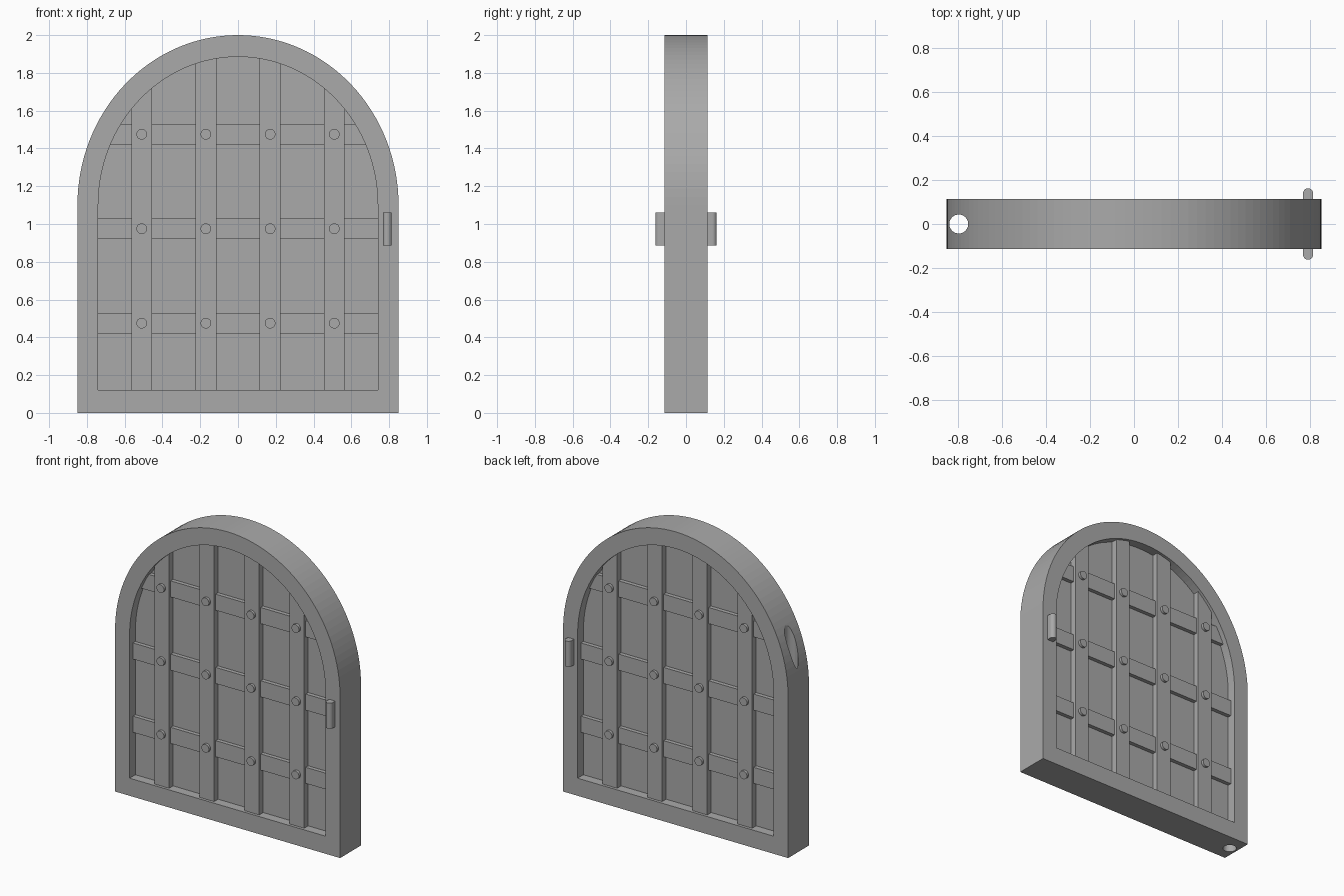
import bpy, bmesh, math

if "Cube" in bpy.data.objects:
    bpy.data.objects.remove(bpy.data.objects["Cube"])

CZ, HALF = 1.10, 0.1125          # arch spring height, half thickness
IN_A, IN_B = 0.74, 0.785         # inner arch radii
SEG = 64

mat = bpy.data.materials.new("stone grey")
mat.diffuse_color = (0.40, 0.40, 0.40, 1)
mat.use_nodes = True
mat.node_tree.nodes["Principled BSDF"].inputs["Base Color"].default_value = mat.diffuse_color


def finish(name, bm):
    bmesh.ops.recalc_face_normals(bm, faces=bm.faces)
    me = bpy.data.meshes.new(name)
    bm.to_mesh(me)
    bm.free()
    me.materials.append(mat)
    ob = bpy.data.objects.new(name, me)
    bpy.context.collection.objects.link(ob)
    return ob


def arch(a, b, z0):
    """Closed x,z outline: flat foot and elliptical top."""
    pts = [(-a, z0), (a, z0)]
    for i in range(SEG + 1):
        t = math.pi * i / SEG
        pts.append((a * math.cos(t), CZ + b * math.sin(t)))
    return pts


def slab(name, pts, half):
    """Extrude an x,z outline symmetrically through y."""
    bm = bmesh.new()
    f = [bm.verts.new((x, -half, z)) for x, z in pts]
    k = [bm.verts.new((x, half, z)) for x, z in pts]
    bm.faces.new(f)
    bm.faces.new(k[::-1])
    n = len(pts)
    for i in range(n):
        j = (i + 1) % n
        bm.faces.new((f[i], k[i], k[j], f[j]))
    return finish(name, bm)


def cylinder(name, r, depth, loc, along_y=False, seg=32):
    bm = bmesh.new()
    bmesh.ops.create_cone(bm, cap_ends=True, segments=seg, radius1=r, radius2=r, depth=depth)
    ob = finish(name, bm)
    ob.location = loc
    if along_y:
        ob.rotation_euler.x = math.pi / 2
    return ob


# frame: ring between two arches
bm = bmesh.new()
outer, inner = arch(0.85, 0.90, 0), arch(IN_A, IN_B, 0.12)
loops = [[bm.verts.new((x, y, z)) for x, z in p]
         for p, y in ((outer, -HALF), (outer, HALF), (inner, HALF), (inner, -HALF))]
n = len(outer)
for a, b in zip(loops, loops[1:] + loops[:1]):
    for i in range(n):
        j = (i + 1) % n
        bm.faces.new((a[i], a[j], b[j], b[i]))
frame = finish("arched_frame", bm)

# vertical hinge hole through the frame
cutter = cylinder("hinge_cutter", 0.043, 3, (-0.795, 0, 1))
cutter.hide_render = True
mod = frame.modifiers.new("hinge_hole", 'BOOLEAN')
mod.operation, mod.solver, mod.object = 'DIFFERENCE', 'EXACT', cutter
bpy.context.view_layer.objects.active = frame
bpy.ops.object.modifier_apply(modifier=mod.name)
bpy.data.objects.remove(cutter)

# recessed door panel
slab("door_panel", arch(IN_A + 0.004, IN_B + 0.004, 0.116), 0.05)

# upright battens, tops following the arch
for c in (-0.51, -0.17, 0.17, 0.51):
    x0, x1 = c - 0.055, c + 0.055
    pts = [(x0, 0.11), (x1, 0.11)]
    for i in range(9):
        x = x1 + (x0 - x1) * i / 8
        pts.append((x, CZ + (IN_B + 0.02) * math.sqrt(1 - (x / (IN_A + 0.02)) ** 2)))
    slab("upright_batten", pts, 0.093)

# cross battens, ends following the arch
for c in (0.475, 0.975, 1.475):
    right = []
    for i in range(7):
        z = c - 0.055 + 0.11 * i / 6
        u = max(0, (z - CZ) / IN_B)
        right.append(((IN_A + 0.005) * math.sqrt(1 - u * u), z))
    slab("cross_batten", right + [(-x, z) for x, z in reversed(right)], 0.077)
    # bolts running through to both faces
    for x in (-0.51, -0.17, 0.17, 0.51):
        cylinder("bolt", 0.028, 0.222, (x, 0, c), True, 24)

# handle: rounded bar passing through the frame
bm = bmesh.new()
r, reach = 0.023, 0.162
plan = []
for s in (1, -1):
    for i in range(13):
        t = math.pi * i / 12
        plan.append((0.79 + s * r * math.cos(t), s * (reach - r + r * math.sin(t))))
face = bm.faces.new([bm.verts.new((x, y, 0.887)) for x, y in plan])
ext = bmesh.ops.extrude_face_region(bm, geom=[face], use_keep_orig=True)
for v in ext["geom"]:
    if isinstance(v, bmesh.types.BMVert):
        v.co.z = 1.062
finish("handle", bm)
